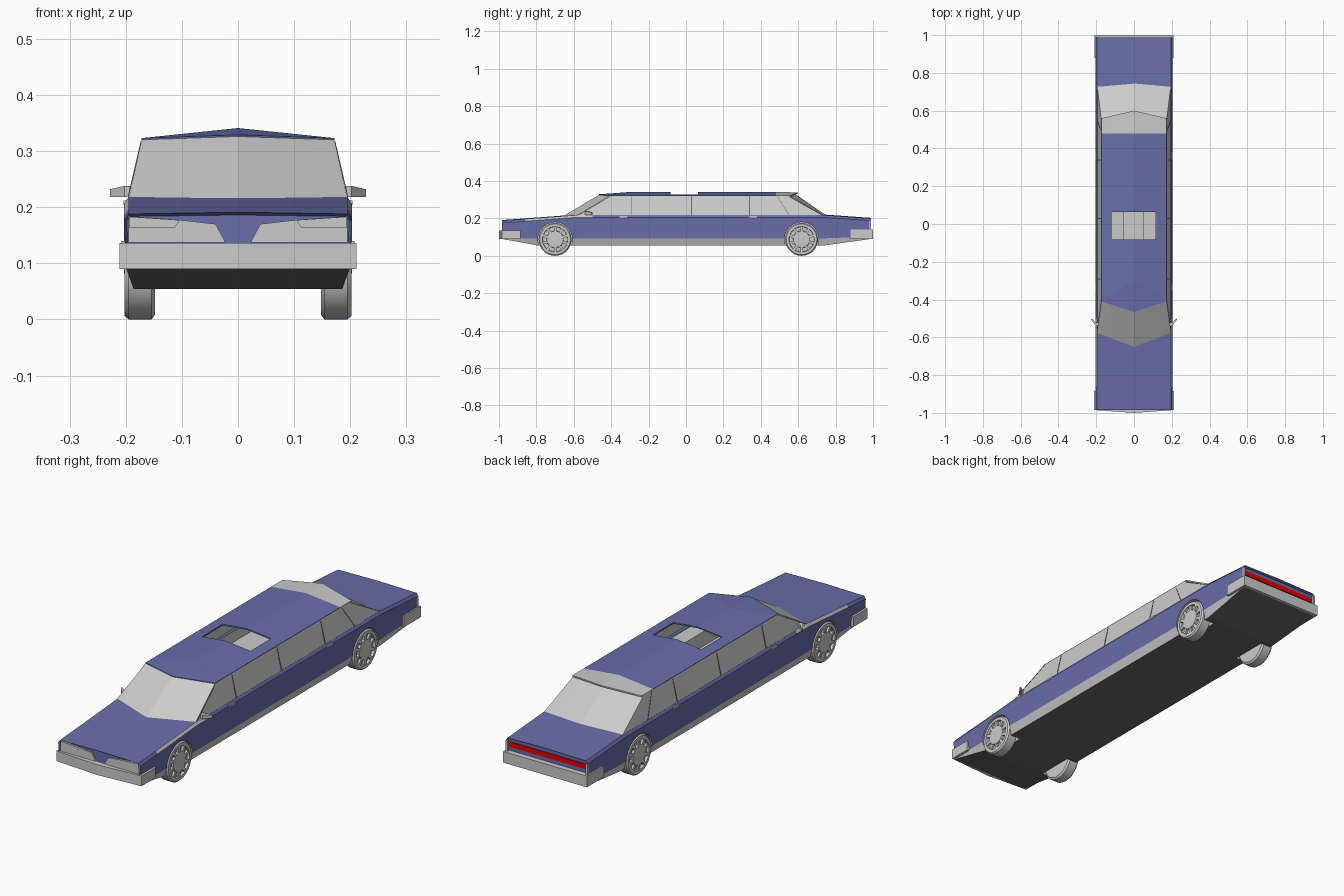
import bpy, bmesh, math
from mathutils import Matrix, Vector

cube = bpy.data.objects.get("Cube")
if cube:
    bpy.data.objects.remove(cube, do_unlink=True)


def material(name, rgb):
    m = bpy.data.materials.new(name)
    m.use_nodes = True
    m.diffuse_color = (*rgb, 1)
    m.node_tree.nodes["Principled BSDF"].inputs["Base Color"].default_value = (*rgb, 1)
    return m


BLUE = material("blue paint", (0.138, 0.156, 0.4))
GREY = material("light grey", (0.6, 0.6, 0.6))
DARK = material("dark underside", (0.14, 0.14, 0.14))
RED = material("red lamp", (1.0, 0.0, 0.0))


def finish(name, bm, mats, rule=None):
    """Turn a bmesh into an object; rule(face) gives the material index."""
    bmesh.ops.recalc_face_normals(bm, faces=bm.faces)
    if rule:
        for f in bm.faces:
            f.material_index = rule(f)
    me = bpy.data.meshes.new(name)
    bm.to_mesh(me)
    bm.free()
    for m in mats:
        me.materials.append(m)
    ob = bpy.data.objects.new(name, me)
    bpy.context.collection.objects.link(ob)
    return ob


def prism(name, outline, axis, lo, hi, mat, side=1):
    """Extrude a 2D outline along an axis; side=-1 mirrors it in x."""
    bm = bmesh.new()
    k = "xyz".index(axis)

    def place(p, h):
        v = list(p)
        v.insert(k, h)
        v[0] *= side
        return bm.verts.new(v)
    a = [place(p, lo) for p in outline]
    b = [place(p, hi) for p in outline]
    bm.faces.new(a)
    bm.faces.new(b)
    for i in range(len(a)):
        j = (i + 1) % len(a)
        bm.faces.new((a[i], a[j], b[j], b[i]))
    return finish(name, bm, [mat])


def rect(a0, a1, b0, b1):
    return [(a0, b0), (a1, b0), (a1, b1), (a0, b1)]


def activate(ob):
    bpy.ops.object.select_all(action='DESELECT')
    ob.select_set(True)
    bpy.context.view_layer.objects.active = ob


def cut(target, cutter):
    mod = target.modifiers.new("cut", 'BOOLEAN')
    mod.object, mod.operation, mod.solver = cutter, 'DIFFERENCE', 'EXACT'
    mod.material_mode = 'TRANSFER'
    activate(target)
    bpy.ops.object.modifier_apply(modifier=mod.name)
    bpy.data.objects.remove(cutter, do_unlink=True)


# Lower body: sections (y, floor half width, floor height, deck height)
sections = [(-0.985, 0.199, 0.09, 0.188), (-0.86, 0.19, 0.068, 0.197), (-0.79, 0.186, 0.054, 0.202),
            (-0.58, 0.186, 0.054, 0.218), (-0.5, 0.186, 0.054, 0.218), (0.73, 0.186, 0.054, 0.218),
            (0.988, 0.199, 0.09, 0.2)]
bm = bmesh.new()
rings = []
for y, xb, zb, zt in sections:
    half = [(xb, zb), (0.2, max(0.093, zb + 0.012)), (0.203, zt - 0.012), (0.195, zt)]
    loop = half + [(0, zt + 0.003)] + [(-x, z) for x, z in reversed(half)]
    rings.append([bm.verts.new((x, y, z)) for x, z in loop])
n = len(rings[0])
for r, s in zip(rings, rings[1:]):
    for i in range(n):
        j = (i + 1) % n
        bm.faces.new((r[i], r[j], s[j], s[i]))
ends = [bm.faces.new(rings[0]), bm.faces.new(rings[-1])]
bmesh.ops.recalc_face_normals(bm, faces=bm.faces)
bmesh.ops.inset_individual(bm, faces=ends, thickness=0.005, depth=-0.012)


def body_rule(f):
    c, nrm = f.calc_center_median(), f.normal
    if nrm.z < -0.8 and c.z < 0.1:
        return 2
    if abs(nrm.x) > 0.5 and c.z < 0.1:
        return 1
    if abs(nrm.x) > 0.5 and nrm.z > 0.3 and -0.87 < c.y < -0.5:
        return 1
    return 0


body = finish("lower_body", bm, [BLUE, GREY, DARK], body_rule)

# Wheel arches and the hollow cabin cut from the body
R = 0.088
AXLES = {"front": -0.70, "rear": 0.618}
for y in AXLES.values():
    for side in (1, -1):
        bm = bmesh.new()
        turn = Matrix.Translation((side * 0.195, y, R)) @ Matrix.Rotation(math.pi / 2, 4, 'Y')
        bmesh.ops.create_cone(bm, cap_ends=True, segments=24, radius1=0.092, radius2=0.092,
                              depth=0.12, matrix=turn)
        cut(body, finish("arch_cutter", bm, [GREY]))
cut(body, prism("cabin_cutter", rect(-0.18, 0.18, -0.4, 0.48), "z", 0.08, 0.3, GREY))

# Cabin: roof rows (side y, centre y, centre height) and the glass below
COLS = [-0.172, -0.12, 0, 0.12, 0.172]
rows = [(-0.41, -0.465, 0.326), (-0.4, -0.3, 0.338), (-0.083, -0.083, 0.338),
        (0.063, 0.063, 0.338), (0.48, 0.48, 0.338), (0.56, 0.6, 0.336)]


def roof_point(row, x):
    t = 1 - abs(x) / 0.172
    ys, yc, zc = row
    return Vector((x, ys + (yc - ys) * t, 0.32 + (zc - 0.32) * t))


bm = bmesh.new()
grid = [[bm.verts.new(roof_point(r, x)) for x in COLS] for r in rows]
for i in range(len(rows) - 1):
    for j in range(4):
        if i == 2 and j in (1, 2):      # sunroof opening
            continue
        bm.faces.new((grid[i][j], grid[i][j + 1], grid[i + 1][j + 1], grid[i + 1][j]))
roof = finish("roof", bm, [BLUE, GREY], lambda f: int(f.calc_center_median().y > 0.48))
solid = roof.modifiers.new("thickness", 'SOLIDIFY')
solid.thickness, solid.offset = 0.006, 0


def belt_point(x, ys, yc):
    t = 1 - abs(x) / 0.172
    return Vector((x * 0.195 / 0.172, ys + (yc - ys) * t, 0.216))


bm = bmesh.new()


def strip(top, bottom):
    a, b = [bm.verts.new(p) for p in top], [bm.verts.new(p) for p in bottom]
    for i in range(len(a) - 1):
        bm.faces.new((a[i], a[i + 1], b[i + 1], b[i]))


# The rear glass starts a little under the roof overhang
glass_rows = rows[:-1] + [(0.545, 0.575, 0.336)]
strip([roof_point(rows[0], x) for x in COLS], [belt_point(x, -0.58, -0.65) for x in COLS])
strip([roof_point(glass_rows[-1], x) for x in COLS], [belt_point(x, 0.73, 0.75) for x in COLS])
for x in (-0.172, 0.172):
    lower = [-0.58] + [r[0] for r in rows[1:-1]] + [0.73]
    strip([roof_point(r, x) for r in glass_rows], [belt_point(x, y, y) for y in lower])
bmesh.ops.remove_doubles(bm, verts=bm.verts, dist=0.0005)
finish("window_glass", bm, [GREY])

# Lounge seen through the sunroof
prism("side_bench", rect(0.048, 0.11, -0.39, 0.47), "z", 0.08, 0.15, GREY)
prism("bench_back", rect(0.11, 0.18, -0.39, 0.47), "z", 0.08, 0.215, GREY)
prism("low_cabinet", rect(-0.18, -0.053, -0.39, 0.47), "z", 0.08, 0.17, GREY)


# Thin window dividers lying on the sloped side glass
def divider(name, y_top, y_low, side, w=0.0025):
    bm = bmesh.new()
    vs = []
    for lift in (0.0, 0.0015):
        for y, x, z in ((y_top, 0.172, 0.317), (y_low, 0.195, 0.218)):
            vs += [bm.verts.new((side * (x + lift), y + d, z)) for d in (-w, w)]
    bmesh.ops.convex_hull(bm, input=vs)
    finish(name, bm, [DARK])


# Repeated side details
for side, label in ((1, "left"), (-1, "right")):
    for y in (-0.29, 0.03, 0.34):
        divider(label + "_window_divider", y, y, side)
    divider(label + "_front_pillar", -0.405, -0.573, side)
    divider(label + "_rear_pillar", 0.49, 0.55, side, 0.0015)
    for y in (-0.335, 0.36):
        prism(label + "_door_handle", rect(y - 0.02, y + 0.02, 0.204, 0.212), "x",
              0.195, 0.2045, GREY, side)
    # Swept mirror with a sloping top
    mirror = prism(label + "_mirror", [(0.186, -0.54), (0.202, -0.54), (0.228, -0.505),
                   (0.226, -0.5), (0.2, -0.522), (0.186, -0.522)], "z", 0.218, 0.238, GREY, side)
    for v in mirror.data.vertices:
        if v.co.z > 0.23 and abs(v.co.x) > 0.21:
            v.co.z = 0.232
    # Headlamp panel and the raised lamp on it
    prism(label + "_headlamp_panel", [(0.022, 0.137), (0.04, 0.17), (0.11, 0.178),
          (0.195, 0.184), (0.195, 0.137)], "y", -0.979, -0.972, GREY, side)
    prism(label + "_headlamp", [(0.112, 0.164), (0.104, 0.177), (0.194, 0.183), (0.194, 0.164)],
          "y", -0.982, -0.978, GREY, side)
    prism(label + "_tail_trim", rect(0.194, 0.203, 0.138, 0.188), "y", 0.98, 0.99, GREY, side)

# Tail lamp bar set in the recess
prism("tail_lamp_bar", rect(-0.19, 0.19, 0.158, 0.18), "y", 0.974, 0.98, RED)

# Bumpers wrapping round the corners
prism("front_bumper", [(-0.211, -0.885), (-0.211, -0.985), (0, -1.0), (0.211, -0.985),
      (0.211, -0.885)], "z", 0.09, 0.136, GREY)
prism("rear_bumper", rect(-0.208, 0.208, 0.88, 1.0), "z", 0.09, 0.14, GREY)

# Wheels: turned profile (radius, x) plus spokes around the hub
profile = [(0, 0.148), (0.08, 0.148), (R, 0.154), (R, 0.195), (0.082, 0.202), (0.068, 0.202),
           (0.066, 0.191), (0.046, 0.191), (0.044, 0.201), (0, 0.203)]
for end, y in AXLES.items():
    for side, label in ((1, "left"), (-1, "right")):
        bm = bmesh.new()
        vs = [bm.verts.new((side * x, 0, r)) for r, x in profile]
        es = [bm.edges.new(p) for p in zip(vs, vs[1:])]
        bmesh.ops.spin(bm, geom=vs + es, cent=(0, 0, 0), axis=(1, 0, 0),
                       angle=math.tau, steps=28)
        bmesh.ops.remove_doubles(bm, verts=bm.verts, dist=0.0005)
        for k in range(10):
            m = (Matrix.Rotation(math.tau * k / 10, 4, 'X')
                 @ Matrix.Translation((side * 0.194, 0, 0.056))
                 @ Matrix.Diagonal((0.012, 0.014, 0.024, 1)))
            bmesh.ops.create_cube(bm, size=1, matrix=m)
        bmesh.ops.translate(bm, vec=(0, y, R), verts=bm.verts)
        wheel = finish(f"{end}_{label}_wheel", bm, [GREY])
        activate(wheel)
        bpy.ops.object.shade_smooth_by_angle(angle=math.radians(30))
